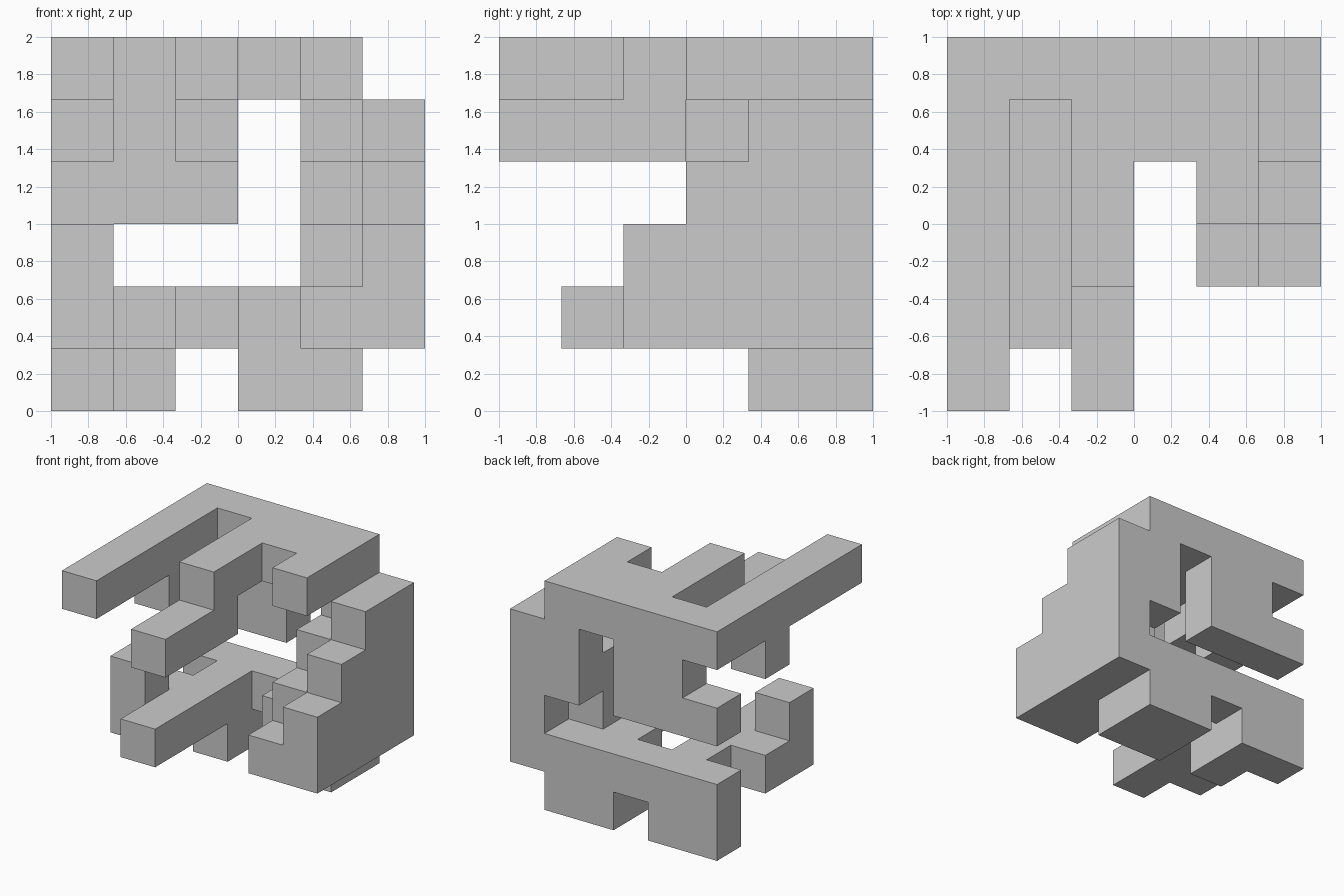
import bpy
import bmesh
from itertools import product
from mathutils import Vector

if "Cube" in bpy.data.objects:
    bpy.data.objects.remove(bpy.data.objects["Cube"])

CELL = 1 / 3          # the model sits on a 6 x 6 x 6 grid of cubes
ORIGIN = Vector((-1, -1, 0))
cells = set()


def beam(x, y, z):
    """Fill a box of grid cells; each argument is an inclusive (first, last) pair."""
    cells.update(product(*(range(a, b + 1) for a, b in (x, y, z))))


# Top deck: rear rail with prongs reaching forward
beam((0, 4), (5, 5), (5, 5))
beam((0, 0), (0, 4), (5, 5))
beam((2, 2), (2, 4), (5, 5))
beam((3, 4), (4, 4), (5, 5))
beam((4, 4), (3, 3), (5, 5))
# Dropped tongue and hanging peg
beam((2, 2), (0, 2), (4, 4))
beam((0, 0), (3, 3), (4, 4))
# Rear hanging panel
beam((1, 2), (5, 5), (3, 4))
beam((0, 0), (5, 5), (3, 3))
# Right staircase wall, outer and inner steps
for y, outer, inner in ((2, 2, 1), (3, 3, 2), (4, 4, 3), (5, 4, 4)):
    beam((5, 5), (y, y), (1, outer))
    beam((4, 4), (y, y), (1, inner))
cells.remove((4, 5, 2))   # slot through the back of the inner steps
# Lower deck: rear rail, left bar, middle filler, left hook
beam((0, 4), (5, 5), (1, 1))
beam((1, 1), (1, 4), (1, 1))
beam((3, 3), (4, 4), (1, 1))
beam((0, 0), (2, 3), (1, 1))
beam((0, 0), (2, 2), (2, 2))
# Feet
beam((3, 4), (4, 5), (0, 0))
beam((1, 1), (4, 5), (0, 0))
beam((0, 0), (5, 5), (0, 0))

# Skin only the exposed cell sides, then merge flat areas
bm = bmesh.new()
for c in cells:
    for axis, side in product(range(3), (0, 1)):
        near = list(c)
        near[axis] += 2 * side - 1
        if tuple(near) in cells:
            continue
        u, v = (axis + 1) % 3, (axis + 2) % 3
        ring = []
        for du, dv in ((0, 0), (1, 0), (1, 1), (0, 1)):
            p = Vector(c)
            p[axis] += side
            p[u] += du
            p[v] += dv
            ring.append(bm.verts.new(ORIGIN + p * CELL))
        bm.faces.new(ring if side else ring[::-1])
bmesh.ops.remove_doubles(bm, verts=bm.verts, dist=0.001)
bmesh.ops.dissolve_limit(bm, angle_limit=0.01, verts=bm.verts, edges=bm.edges)

mesh = bpy.data.meshes.new("interlocking_block")
bm.to_mesh(mesh)
bm.free()
bpy.context.collection.objects.link(bpy.data.objects.new("interlocking_block", mesh))
